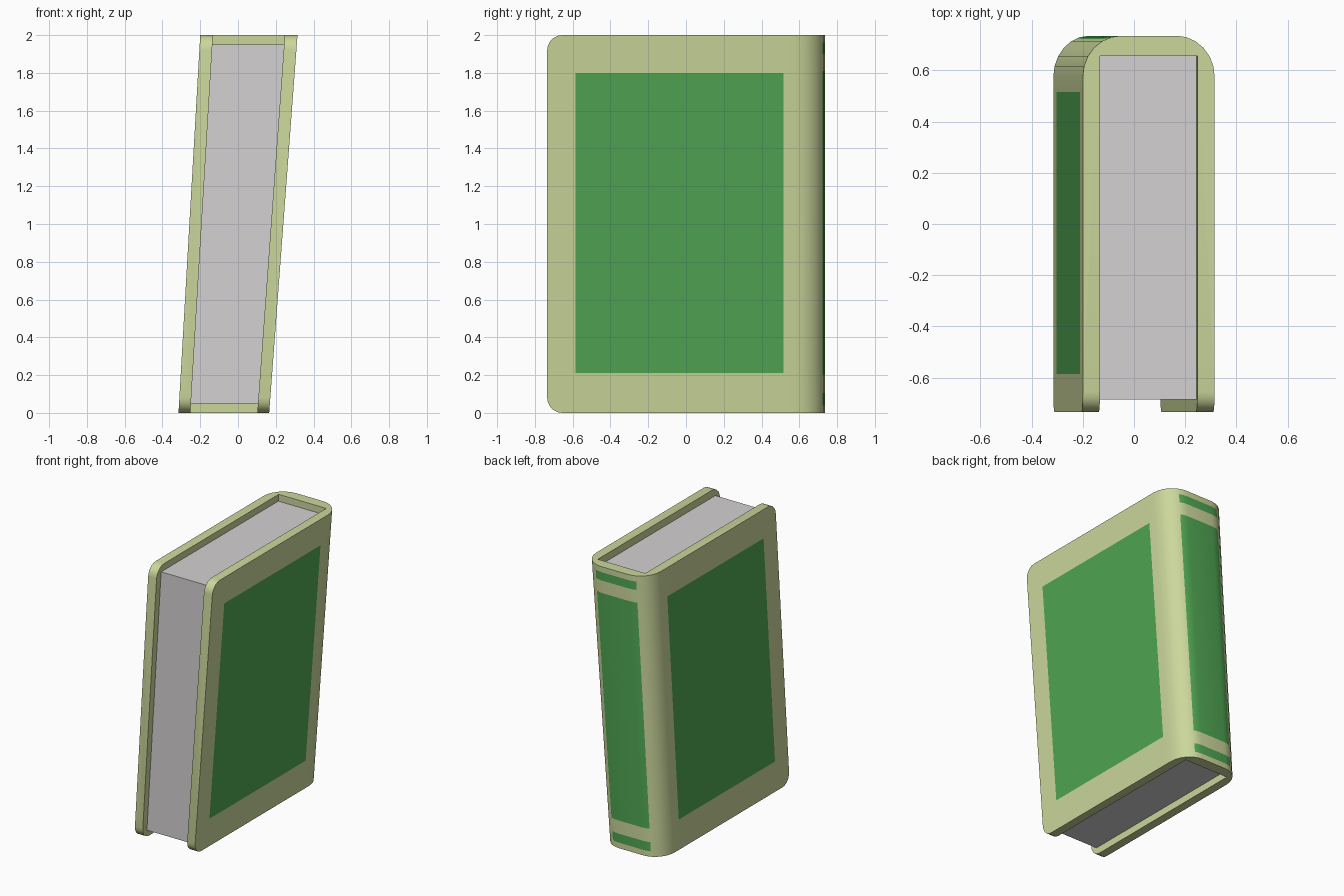
import bpy, bmesh, math
from mathutils import Vector

if "Cube" in bpy.data.objects:
    bpy.data.objects.remove(bpy.data.objects["Cube"])

HALF, BOARD = 0.24875, 0.065     # half width of the book at mid height, board thickness
FRONT, BACK, INNER = -0.735, 0.735, 0.655
H = 2.0


def material(name, rgb):
    m = bpy.data.materials.new(name)
    m.diffuse_color = (*rgb, 1)
    m.use_nodes = True
    m.node_tree.nodes["Principled BSDF"].inputs["Base Color"].default_value = m.diffuse_color
    return m


cream = material("cream cover", (0.60, 0.68, 0.33))
green = material("green panel", (0.08, 0.38, 0.085))
paper = material("grey paper", (0.66, 0.64, 0.65))


def lean(bm):
    """Tilt the upright book sideways, widening slightly towards the top."""
    for v in bm.verts:
        z = v.co.z
        v.co.x = -0.075 + 0.06625 * z + v.co.x / HALF * (0.24 + 0.00875 * z)


def finish(bm, name, mats):
    lean(bm)
    bmesh.ops.recalc_face_normals(bm, faces=bm.faces)
    me = bpy.data.meshes.new(name)
    bm.to_mesh(me)
    bm.free()
    ob = bpy.data.objects.new(name, me)
    bpy.context.collection.objects.link(ob)
    for m in mats:
        me.materials.append(m)
    bpy.context.view_layer.objects.active = ob
    ob.select_set(True)
    bpy.ops.object.shade_smooth_by_angle(angle=math.radians(35))
    ob.select_set(False)


def extrude(profile, z0, z1):
    bm = bmesh.new()
    face = bm.faces.new([bm.verts.new((x, y, z0)) for x, y in profile])
    ext = bmesh.ops.extrude_face_region(bm, geom=[face])
    for v in ext["geom"]:
        if isinstance(v, bmesh.types.BMVert):
            v.co.z = z1
    bmesh.ops.recalc_face_normals(bm, faces=bm.faces)
    return bm


# Cover: U-shaped section with rounded spine corners outside, square inside
rx, ry, n = 0.145, 0.16, 6
arc = [(HALF - rx + rx * math.cos(t), BACK - ry + ry * math.sin(t))
       for t in (math.pi / 2 * i / n for i in range(n + 1))]
right = [(HALF - BOARD, INNER), (HALF - BOARD, FRONT), (HALF, FRONT)] + arc
bm = extrude(right + [(-x, y) for x, y in reversed(right)], 0, H)

# Round the four free corners of the boards
corners = [e for e in bm.edges
           if all(abs(v.co.y - FRONT) < 1e-4 for v in e.verts)
           and abs(e.verts[0].co.z - e.verts[1].co.z) < 1e-4]
bmesh.ops.bevel(bm, geom=corners, offset=0.08, segments=5, profile=0.5,
                affect='EDGES')


def is_side(f):
    return abs(f.normal.x) > 0.99 and abs(f.calc_center_median().x) > HALF - 0.01


def is_spine(f):
    return f.normal.y > 0.05 and f.calc_center_median().y > BACK - ry


def cut(rule, axis, value):
    bm.normal_update()
    faces = [f for f in bm.faces if rule(f)]
    geom = set(faces)
    for f in faces:
        geom.update(f.edges)
        geom.update(f.verts)
    co, no = Vector(), Vector()
    co[axis], no[axis] = value, 1
    bmesh.ops.bisect_plane(bm, geom=list(geom), dist=1e-5, plane_co=co, plane_no=no)


# Inset painted panels on both boards and three bands on the spine
BANDS = [(0.04, 0.105), (0.20, 1.81), (1.90, 1.96)]
SPINE_X = 0.157
for y in (-0.585, 0.515):
    cut(is_side, 1, y)
for z in (0.21, 1.80):
    cut(is_side, 2, z)
for x in (-SPINE_X, SPINE_X):
    cut(is_spine, 0, x)
for band in BANDS:
    for z in band:
        cut(is_spine, 2, z)

bm.normal_update()
for f in bm.faces:
    c = f.calc_center_bounds()
    if is_side(f):
        f.material_index = int(-0.585 < c.y < 0.515 and 0.21 < c.z < 1.80)
    elif is_spine(f):
        f.material_index = int(abs(c.x) < SPINE_X and any(a < c.z < b for a, b in BANDS))
finish(bm, "cover", [cream, green])

# Page block, recessed on three sides
w = HALF - BOARD + 0.001
bm = extrude([(-w, -0.685), (w, -0.685), (w, INNER + 0.001), (-w, INNER + 0.001)], 0.05, 1.95)
finish(bm, "pages", [paper])
